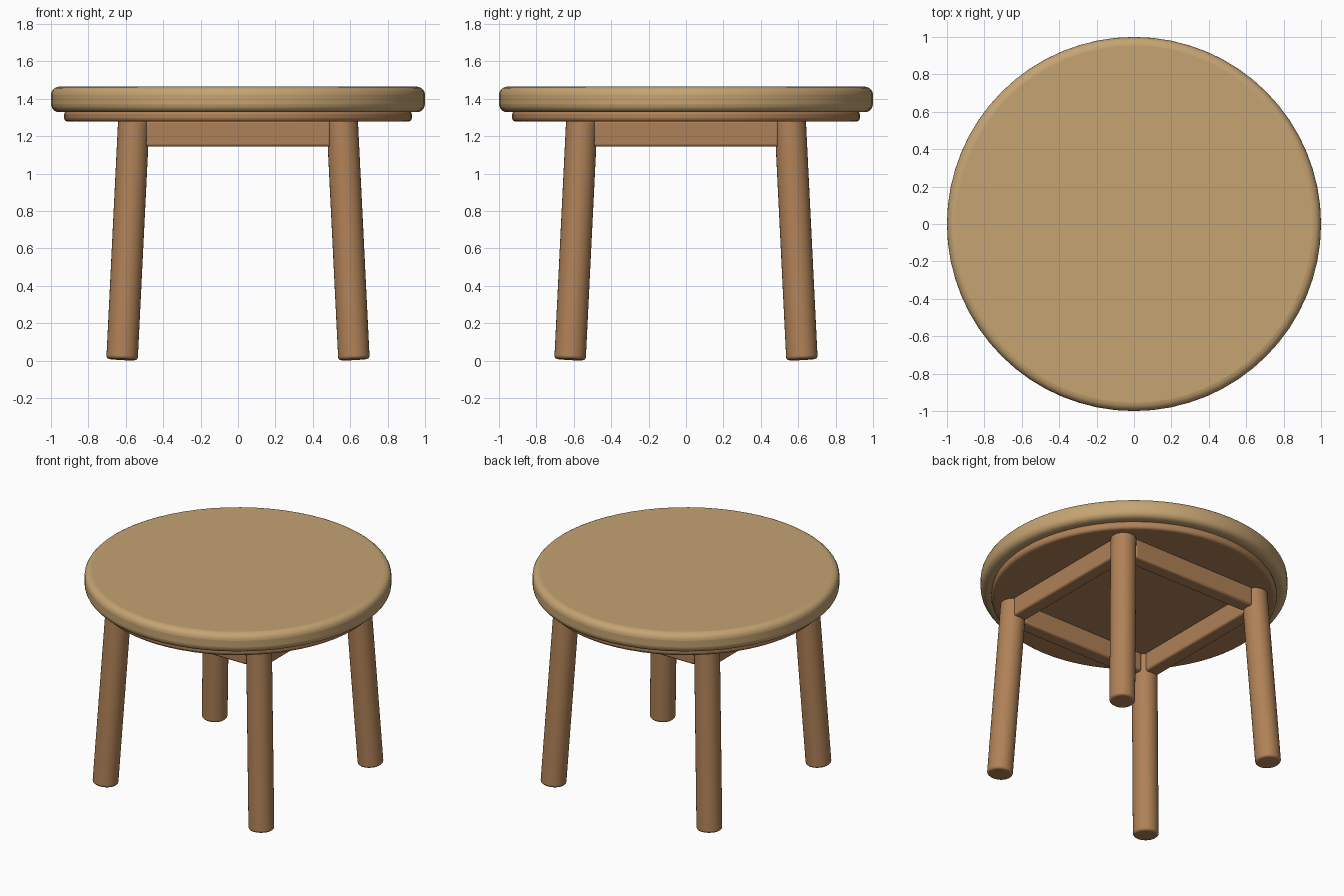
import bpy, bmesh, math
from mathutils import Vector

if "Cube" in bpy.data.objects:
    bpy.data.objects.remove(bpy.data.objects["Cube"])


def material(name, color):
    m = bpy.data.materials.new(name)
    m.diffuse_color = (*color, 1)
    m.use_nodes = True
    m.node_tree.nodes["Principled BSDF"].inputs["Base Color"].default_value = m.diffuse_color
    return m


light_wood = material("light wood", (0.56, 0.37, 0.17))
dark_wood = material("dark wood", (0.43, 0.22, 0.095))


def finish(name, bm, mat, bevel, segments):
    me = bpy.data.meshes.new(name)
    bm.to_mesh(me)
    bm.free()
    ob = bpy.data.objects.new(name, me)
    bpy.context.collection.objects.link(ob)
    me.materials.append(mat)
    mod = ob.modifiers.new("Soft edges", 'BEVEL')
    mod.width = bevel
    mod.segments = segments
    mod.limit_method = 'ANGLE'
    mod.angle_limit = math.radians(50)
    bpy.ops.object.select_all(action='DESELECT')
    bpy.context.view_layer.objects.active = ob
    ob.select_set(True)
    bpy.ops.object.shade_smooth_by_angle(angle=math.radians(40))
    return ob


def cylinder(name, start, end, radius, sides, mat, bevel, segments):
    start, end = Vector(start), Vector(end)
    axis = end - start
    bm = bmesh.new()
    bmesh.ops.create_cone(bm, cap_ends=True, segments=sides, radius1=radius,
                          radius2=radius, depth=axis.length)
    ob = finish(name, bm, mat, bevel, segments)
    ob.location = (start + end) / 2
    ob.rotation_mode = 'QUATERNION'
    ob.rotation_quaternion = Vector((0, 0, 1)).rotation_difference(axis)
    return ob


# Round top and the thinner disc beneath it
cylinder("table_top", (0, 0, 1.328), (0, 0, 1.465), 1.0, 64, light_wood, 0.045, 5)
cylinder("under_disc", (0, 0, 1.278), (0, 0, 1.335), 0.93, 64, dark_wood, 0.02, 3)

# Four splayed legs
for depth, sy in (("front", -1), ("back", 1)):
    for side, sx in (("left", -1), ("right", 1)):
        cylinder(f"{depth}_{side}_leg", (sx * 0.62, sy * 0.62, 0.006),
                 (sx * 0.557, sy * 0.557, 1.285), 0.084, 32, dark_wood, 0.015, 3)

# Four apron rails between the legs
for i, name in enumerate(("front", "right", "back", "left")):
    bm = bmesh.new()
    bmesh.ops.create_cube(bm, size=1)
    bmesh.ops.scale(bm, vec=(0.99, 0.1, 0.141), verts=bm.verts)
    rail = finish(f"{name}_apron", bm, dark_wood, 0.015, 3)
    a = i * math.pi / 2
    rail.location = (0.56 * math.sin(a), -0.56 * math.cos(a), 1.2145)
    rail.rotation_euler.z = a
